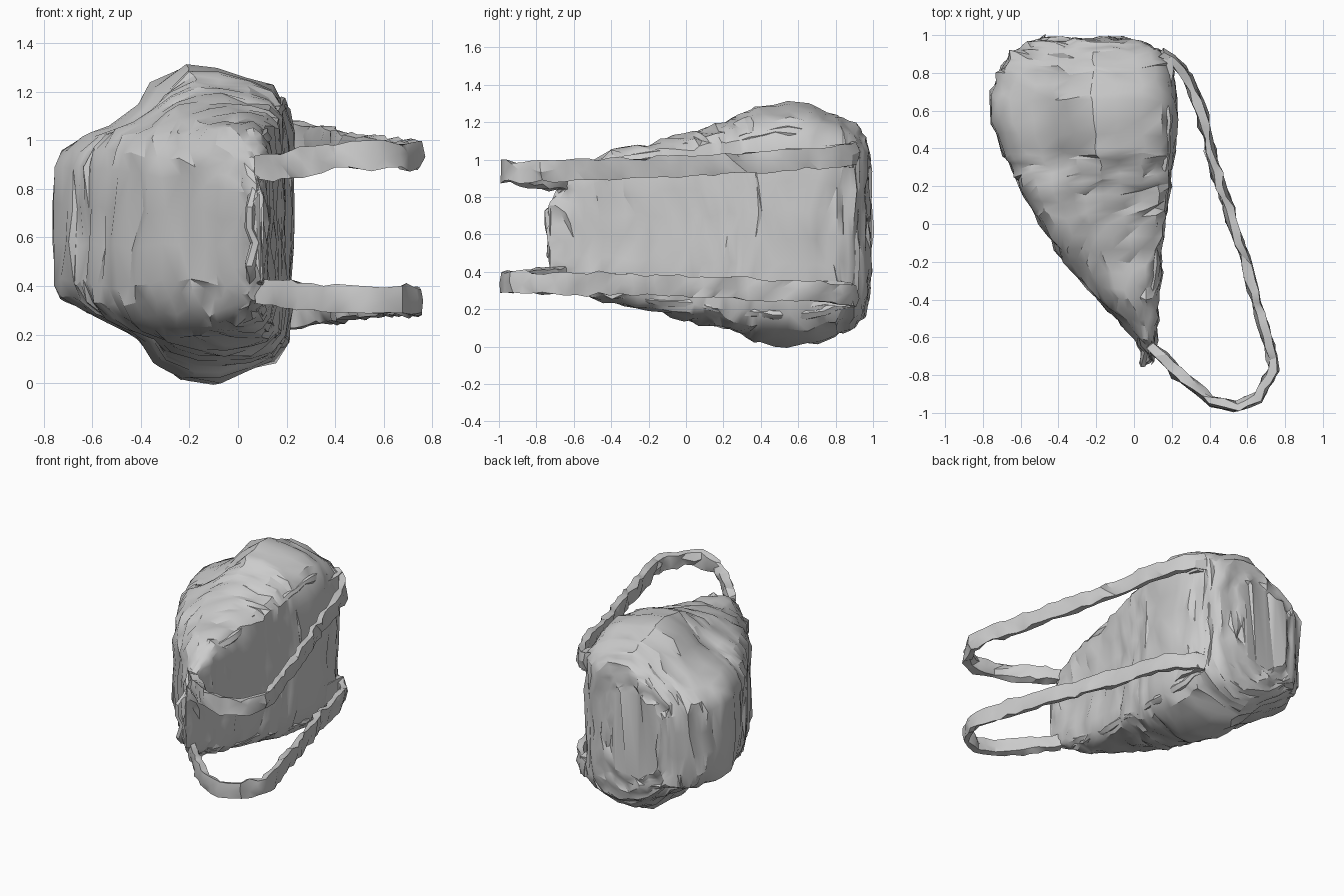
import bpy
import bmesh
import math
from math import cos, sin, tau
from mathutils import Vector, noise

cube = bpy.data.objects.get("Cube")
if cube:
    bpy.data.objects.remove(cube, do_unlink=True)


def finish(name, bm, angle=35):
    bmesh.ops.recalc_face_normals(bm, faces=bm.faces)
    mesh = bpy.data.meshes.new(name)
    bm.to_mesh(mesh)
    bm.free()
    obj = bpy.data.objects.new(name, mesh)
    bpy.context.collection.objects.link(obj)
    bpy.ops.object.select_all(action="DESELECT")
    obj.select_set(True)
    bpy.context.view_layer.objects.active = obj
    bpy.ops.object.shade_smooth_by_angle(angle=math.radians(angle))


def crumple(bm, amount, scale):
    """Push vertices about to give creased, worn fabric."""
    for v in bm.verts:
        v.co += noise.noise_vector(v.co * scale) * amount


def loft(rings, closed=False):
    bm = bmesh.new()
    loops = [[bm.verts.new(p) for p in ring] for ring in rings]
    n = len(loops[0])
    pairs = list(zip(loops, loops[1:]))
    if closed:
        pairs.append((loops[-1], loops[0]))
    for a, b in pairs:
        for i in range(n):
            j = (i + 1) % n
            bm.faces.new((a[i], a[j], b[j], b[i]))
    if not closed:
        bm.faces.new(loops[0])
        bm.faces.new(loops[-1])
    return bm


def resample(points, step):
    """Even linear subdivision of a list of stations."""
    out = []
    for a, b in zip(points, points[1:]):
        a, b = Vector(a), Vector(b)
        k = max(1, round((b - a).length / step))
        out += [a.lerp(b, i / k) for i in range(k)]
    return out + [Vector(points[-1])]


# Bag body: stations of y, x min, x max, z min, z max, side pocket bulge
STATIONS = [
    (-0.73, 0.07, 0.10, 0.43, 0.78), (-0.6, 0.0, 0.115, 0.31, 0.93),
    (-0.4, -0.19, 0.125, 0.23, 1.05), (-0.2, -0.36, 0.14, 0.19, 1.08),
    (0.0, -0.50, 0.16, 0.14, 1.14, 0.1), (0.2, -0.61, 0.19, 0.10, 1.20, 0.4),
    (0.4, -0.69, 0.215, 0.02, 1.28, 0.9), (0.55, -0.755, 0.225, 0.0, 1.31, 1),
    (0.65, -0.76, 0.22, 0.01, 1.30, 1), (0.8, -0.72, 0.20, 0.06, 1.24, 0.9),
    (0.9, -0.65, 0.16, 0.11, 1.18, 0.6), (0.96, -0.57, 0.06, 0.17, 1.12, 0.3),
    (0.985, -0.47, -0.12, 0.36, 0.95),
]
STATIONS = [s if len(s) == 6 else s + (0,) for s in STATIONS]

# Half cross-section from outer face to back panel:
# position across, plain half height, half height with pockets
HALF = [
    (0, 0.16, 0.12), (0, 0.5, 0.35), (0.04, 0.65, 0.47), (0.12, 0.78, 0.55),
    (0.22, 0.88, 0.62), (0.34, 0.95, 0.73), (0.42, 0.98, 0.88),
    (0.55, 1, 1), (0.68, 1, 0.99), (0.82, 0.98, 0.93), (0.92, 0.93, 0.86),
    (0.98, 0.84, 0.75), (1, 0.65, 0.56), (1, 0.4, 0.34), (1, 0.13, 0.11),
]


def section(station):
    y, x0, x1, z0, z1, bulge = station
    mid, half = (z0 + z1) / 2, (z1 - z0) / 2
    top = [(x0 + (x1 - x0) * u, half * (a + (b - a) * bulge)) for u, a, b in HALF]
    return ([(x, y, mid + h) for x, h in top]
            + [(x, y, mid - h) for x, h in reversed(top)])


body = loft([section(s) for s in resample(STATIONS, 0.08)])
# uneven triangles, then sharp fabric dents
bmesh.ops.triangulate(body, faces=body.faces, quad_method="SHORT_EDGE")
crumple(body, 0.03, 17)
finish("bag_body", body, 30)

# Raised seam around the back panel
side = [(y, x1, z0 + 0.1 * b, z1 - 0.1 * b) for y, x0, x1, z0, z1, b in STATIONS[:-2]]
rim = [(x1 - 0.045, y, z1 - 0.07) for y, x1, z0, z1 in side]
rim += [(x1 - 0.045, y, z0 + 0.07) for y, x1, z0, z1 in reversed(side)]
rim = resample(rim + rim[:1], 0.07)[:-1]
rings = []
for k, p in enumerate(rim):
    along = (rim[(k + 1) % len(rim)] - rim[k - 1]).normalized()
    out = along.cross(Vector((1, 0, 0))).normalized()
    rings.append([p + Vector((0.025, 0, 0)) * cos(tau * i / 6)
                  + out * 0.028 * sin(tau * i / 6) for i in range(6)])
seam = loft(rings, closed=True)
crumple(seam, 0.03, 10)
finish("panel_seam", seam)

# Shoulder straps: path of x, y and z offset from the strap's outer level
PATH = [
    (0.14, 0.90, 0.10), (0.20, 0.87, 0.09), (0.29, 0.77, 0.07),
    (0.36, 0.58, 0.06), (0.42, 0.32, 0.045), (0.50, 0.08, 0.03),
    (0.58, -0.16, 0.02), (0.65, -0.42, 0.01), (0.72, -0.65, 0),
    (0.735, -0.77, 0), (0.66, -0.92, 0), (0.54, -0.97, 0),
    (0.41, -0.94, -0.01), (0.27, -0.82, -0.03), (0.16, -0.71, -0.05),
    (0.08, -0.64, -0.06),
]
for label, level, slope in (("upper", 0.94, 1), ("lower", 0.34, -0.7)):
    path = resample([(x, y, level + slope * dz) for x, y, dz in PATH], 0.06)
    rings = []
    for k, p in enumerate(path):
        along = path[min(k + 1, len(path) - 1)] - path[max(k - 1, 0)]
        out = along.cross(Vector((0, 0, 1))).normalized() * 0.02
        up = Vector((0, 0, 0.056))
        rings.append([p + out + up * 0.85, p - out + up, p - out * 1.3,
                      p - out - up, p + out - up * 0.85, p + out * 1.3])
    strap = loft(rings)
    bmesh.ops.triangulate(strap, faces=strap.faces)
    crumple(strap, 0.024, 17)
    finish(label + "_shoulder_strap", strap)

# Stitched anchors where the straps meet the bag
for label, z in (("upper", 1.02), ("lower", 0.28)):
    bm = bmesh.new()
    bmesh.ops.create_cube(bm, size=1)
    bmesh.ops.subdivide_edges(bm, edges=bm.edges, cuts=2, use_grid_fill=True)
    for v in bm.verts:
        v.co = Vector((0.175 + v.co.x * 0.06, 0.78 + v.co.y * 0.22, z + v.co.z * 0.12))
    crumple(bm, 0.02, 9)
    finish(label + "_strap_anchor", bm)
